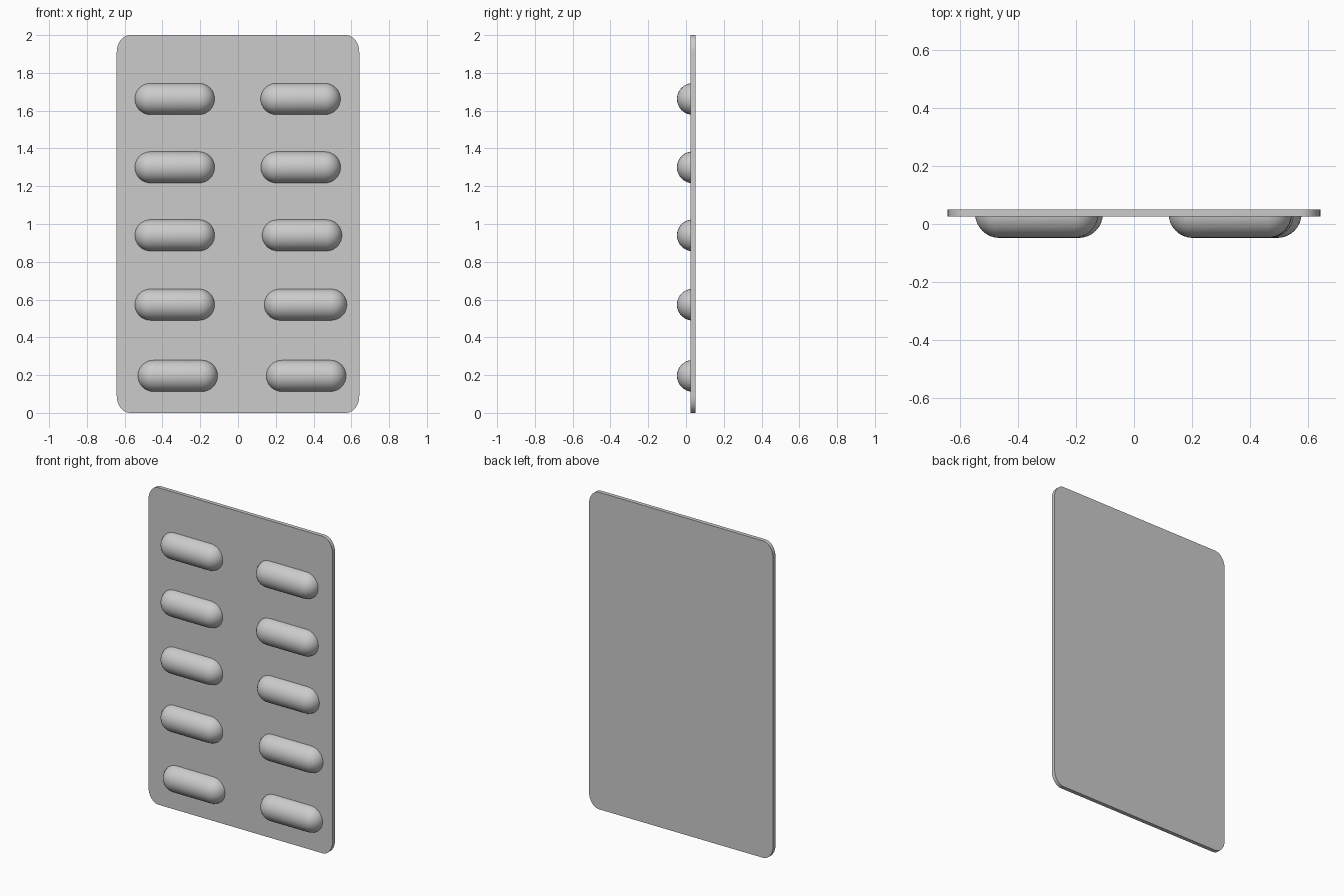
import bpy, bmesh, math
from mathutils import Matrix

if "Cube" in bpy.data.objects:
    bpy.data.objects.remove(bpy.data.objects["Cube"], do_unlink=True)

grey = bpy.data.materials.new("light grey")
grey.use_nodes = True
COLOUR = (0.6, 0.6, 0.6, 1)
grey.diffuse_color = COLOUR
grey.node_tree.nodes["Principled BSDF"].inputs["Base Color"].default_value = COLOUR

CARD_FRONT, CARD_BACK = 0.025, 0.05


def finish(bm, name):
    bmesh.ops.recalc_face_normals(bm, faces=bm.faces)
    mesh = bpy.data.meshes.new(name)
    bm.to_mesh(mesh)
    bm.free()
    obj = bpy.data.objects.new(name, mesh)
    bpy.context.collection.objects.link(obj)
    mesh.materials.append(grey)
    bpy.ops.object.select_all(action='DESELECT')
    obj.select_set(True)
    bpy.context.view_layer.objects.active = obj
    bpy.ops.object.shade_smooth_by_angle(angle=math.radians(35))
    return obj


# Backing card: rounded rectangle outline, extruded in depth
def backing_card(half_w, height, rx, rz, segments=8):
    bm = bmesh.new()
    outline = []
    corners = [(1, 1), (-1, 1), (-1, -1), (1, -1)]
    for quarter, (sx, sz) in enumerate(corners):
        for i in range(segments + 1):
            a = (quarter + i / segments) * math.pi / 2
            x = sx * (half_w - rx) + rx * math.cos(a)
            z = height / 2 + sz * (height / 2 - rz) + rz * math.sin(a)
            outline.append(bm.verts.new((x, CARD_FRONT, z)))
    face = bm.faces.new(outline)
    extruded = bmesh.ops.extrude_face_region(bm, geom=[face], use_keep_orig=True)
    moved = [v for v in extruded["geom"] if isinstance(v, bmesh.types.BMVert)]
    bmesh.ops.translate(bm, verts=moved, vec=(0, CARD_BACK - CARD_FRONT, 0))
    return finish(bm, "backing_card")


# Capsule lying along x, cut off inside the card
def capsule(name, x0, x1, z, radius):
    bm = bmesh.new()
    bmesh.ops.create_uvsphere(bm, u_segments=32, v_segments=16, radius=radius,
                              matrix=Matrix.Rotation(math.pi / 2, 4, 'Y'))
    middle = [e for e in bm.edges if all(abs(v.co.x) < 1e-5 for v in e.verts)]
    bmesh.ops.split_edges(bm, edges=middle)
    # Slide the two hemispheres apart and bridge them
    half = (x1 - x0) / 2 - radius
    for f in list(bm.faces):
        f.tag = f.calc_center_median().x > 0
    for v in bm.verts:
        v.co.x += half if v.link_faces[0].tag else -half
    rim = [e for e in bm.edges if e.is_boundary]
    bmesh.ops.bridge_loops(bm, edges=rim)
    bmesh.ops.translate(bm, verts=bm.verts, vec=((x0 + x1) / 2, radius - 0.048, z))
    cut = bmesh.ops.bisect_plane(bm, geom=bm.verts[:] + bm.edges[:] + bm.faces[:],
                                 plane_co=(0, CARD_FRONT + 0.005, 0),
                                 plane_no=(0, 1, 0), clear_outer=True)
    edges = [e for e in cut["geom_cut"] if isinstance(e, bmesh.types.BMEdge)]
    bmesh.ops.holes_fill(bm, edges=edges, sides=0)
    return finish(bm, name)


backing_card(0.642, 2.0, 0.07, 0.09)

# Two columns of five capsules, the lower ones drifting slightly sideways
heights = [1.662, 1.3, 0.94, 0.573, 0.196]
right_starts = [-0.547, -0.547, -0.547, -0.547, -0.531]
left_starts = [0.119, 0.12, 0.127, 0.138, 0.149]
for row, z in enumerate(heights):
    x = right_starts[row]
    capsule(f"right_capsule_{row + 1}", x, x + 0.424, z, 0.084)
    x = left_starts[row]
    length = 0.439 if row == 3 else 0.424
    capsule(f"left_capsule_{row + 1}", x, x + length, z, 0.084)
